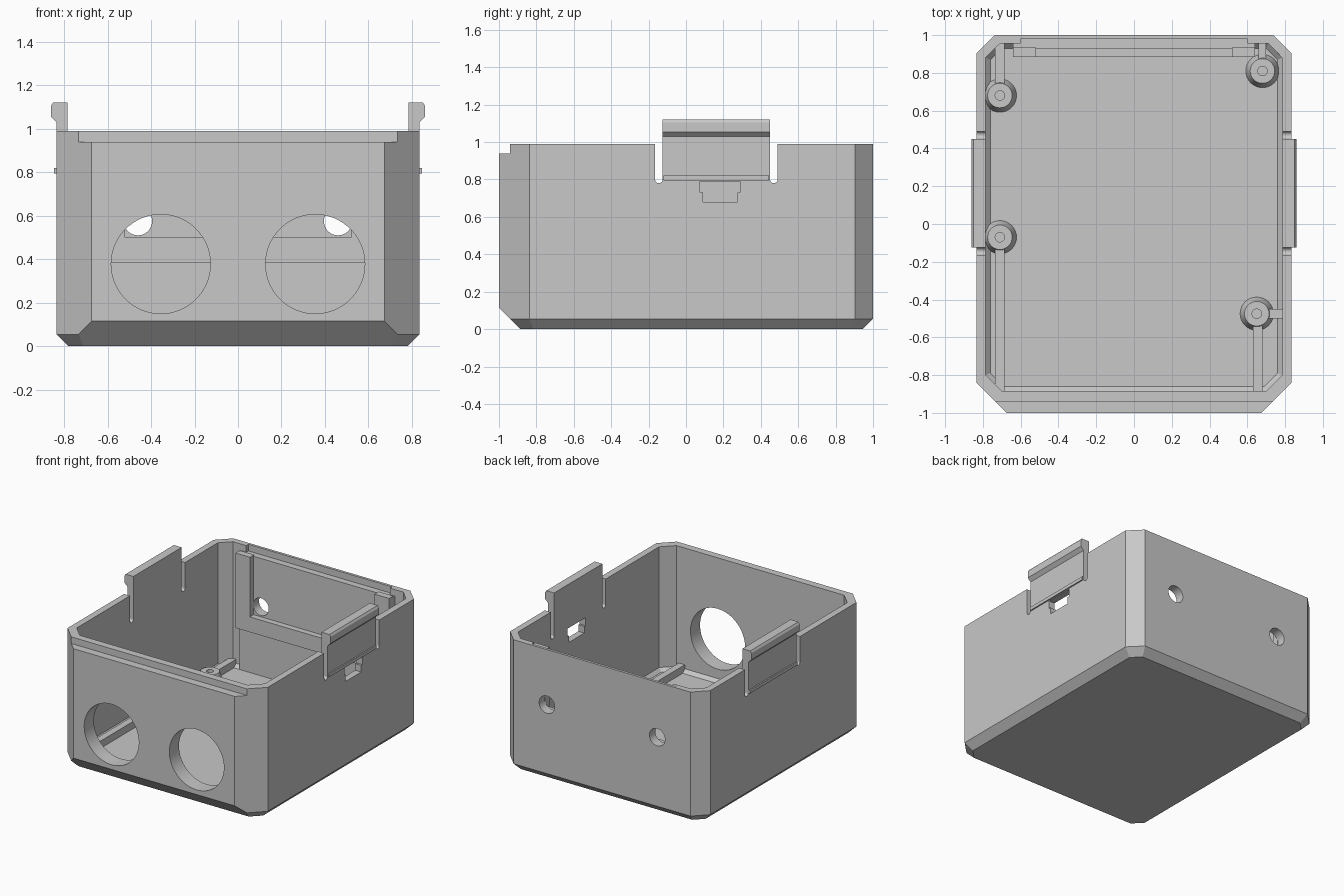
import bpy, bmesh, math
from mathutils import Vector, Matrix

cube = bpy.data.objects.get("Cube")
if cube:
    bpy.data.objects.remove(cube, do_unlink=True)

grey = bpy.data.materials.new("light_grey_plastic")
grey.use_nodes = True
COLOUR = (0.58, 0.58, 0.58, 1)
grey.diffuse_color = COLOUR
next(n for n in grey.node_tree.nodes if n.type == 'BSDF_PRINCIPLED').inputs["Base Color"].default_value = COLOUR
parts = []


def finish(bm, name, part=True):
    bmesh.ops.recalc_face_normals(bm, faces=bm.faces[:])
    mesh = bpy.data.meshes.new(name)
    bm.to_mesh(mesh)
    bm.free()
    ob = bpy.data.objects.new(name, mesh)
    bpy.context.collection.objects.link(ob)
    mesh.materials.append(grey)
    if part:
        parts.append(ob)
    else:
        ob.hide_render = True
    return ob


def box(name, x, y, z, part=True):
    bm = bmesh.new()
    bmesh.ops.create_cube(bm, size=1)
    for v in bm.verts:
        v.co = [lo + (c + 0.5) * (hi - lo) for c, (lo, hi) in zip(v.co, (x, y, z))]
    return finish(bm, name, part)


def cylinder(name, centre, radius, depth, axis):
    bm = bmesh.new()
    turn = Matrix.Rotation(math.pi / 2, 4, 'X' if axis == 'Y' else 'Y')
    bmesh.ops.create_cone(bm, cap_ends=True, segments=64, radius1=radius, radius2=radius,
                          depth=depth, matrix=Matrix.Translation(centre) @ turn)
    return finish(bm, name, False)


def chamfered_block(name, hw, y0, y1, z0, z1, front, back, low_front, low, part=True):
    """Box with chamfered upright corners and bottom edges."""
    bm = bmesh.new()
    bmesh.ops.create_cube(bm, size=1)
    for v in bm.verts:
        v.co = ((v.co.x * 2) * hw, y0 if v.co.y < 0 else y1, z0 if v.co.z < 0 else z1)
    planes = [((0, y0 + low_front, z0), (0, -1, -1)), ((0, y1 - low, z0), (0, 1, -1))]
    for s in (-1, 1):
        planes += [((s * hw, y0 + front, 0), (s, -1, 0)),
                   ((s * hw, y1 - back, 0), (s, 1, 0)),
                   ((s * (hw - low), 0, z0), (s, 0, -1)),
                   ((s * hw, y0 + front, z0 + low), (s, -1, -math.sqrt(2))),
                   ((s * hw, y1 - back, z0 + low), (s, 1, -math.sqrt(2)))]
    for point, normal in planes:
        cut_geom = bmesh.ops.bisect_plane(bm, geom=bm.verts[:] + bm.edges[:] + bm.faces[:], dist=1e-5,
                                          plane_co=point, plane_no=Vector(normal).normalized(),
                                          clear_outer=True)["geom_cut"]
        edges = [e for e in cut_geom if isinstance(e, bmesh.types.BMEdge) and e.is_boundary]
        if edges:
            bmesh.ops.holes_fill(bm, edges=edges, sides=0)
    return finish(bm, name, part)


def cut(target, cutter, keep=False):
    mod = target.modifiers.new("cut", 'BOOLEAN')
    mod.operation, mod.solver, mod.object = 'DIFFERENCE', 'EXACT', cutter
    bpy.context.view_layer.objects.active = target
    bpy.ops.object.modifier_apply(modifier=mod.name)
    if not keep:
        bpy.data.objects.remove(cutter, do_unlink=True)


# Hollow case
case = chamfered_block("case", 0.835, -1, 1, 0, 0.99, 0.162, 0.097, 0.115, 0.055)
cut(case, chamfered_block("cavity", 0.785, -0.885, 0.955, 0.055, 1.2, 0.085, 0.075, 0.025, 0.025, False))

# Lid seats: front ledge and rear groove
cut(case, box("front_ledge", (-0.735, 0.735), (-1.1, -0.94), (0.94, 1.1), False))
cut(case, box("rear_groove", (-0.6, 0.6), (0.9, 0.98), (0.94, 1.1), False))

# Rear panel
panel = box("rear_panel", (-0.64, 0.64), (0.93, 0.965), (0.04, 0.94))

# Round openings
for s in (-1, 1):
    cut(case, cylinder("front_opening", (s * 0.355, -0.95, 0.378), 0.228, 0.4, 'Y'))
    hole = cylinder("rear_hole", (s * 0.46, 0.96, 0.575), 0.065, 0.3, 'Y')
    cut(panel, hole, keep=True)
    cut(case, hole)

# Slots beside the clip arms
for y in (-0.145, 0.47):
    cut(case, box("slot", (-1, 1), (y - 0.02, y + 0.02), (0.8, 1.2), False))
    cut(case, cylinder("slot_end", (0, y, 0.8), 0.02, 2, 'X'))

# Stepped window under one clip
cut(case, box("window_upper", (0.7, 1), (0.075, 0.29), (0.73, 0.79), False))
cut(case, box("window_lower", (0.7, 1), (0.09, 0.275), (0.68, 0.74), False))

# Clip hooks and their hinge ridges
HOOK = [(0.785, 0.99), (0.835, 0.99), (0.835, 1.03), (0.86, 1.055),
        (0.86, 1.105), (0.85, 1.12), (0.785, 1.12)]
for s, side in ((1, "left"), (-1, "right")):
    bm = bmesh.new()
    face = bm.faces.new([bm.verts.new((s * x, -0.125, z)) for x, z in HOOK])
    new = bmesh.ops.extrude_face_region(bm, geom=[face])["geom"]
    bmesh.ops.translate(bm, vec=(0, 0.575, 0), verts=[v for v in new if isinstance(v, bmesh.types.BMVert)])
    finish(bm, side + "_clip_hook")
    box(side + "_clip_ridge", sorted((s * 0.82, s * 0.845)), (-0.12, 0.445), (0.795, 0.82))

# Board frame on the rear wall
for s, side in ((1, "left"), (-1, "right")):
    box(side + "_rear_post", sorted((s * 0.52, s * 0.64)), (0.885, 0.935), (0.385, 0.95))
box("rear_crossbar", (-0.52, 0.52), (0.885, 0.935), (0.385, 0.5))

# Screw bosses on the floor
BOSS = [(0.09, 0.05), (0.065, 0.12), (0.025, 0.12), (0.025, 0.07), (0, 0.07)]
for x, y in ((-0.71, 0.68), (-0.71, -0.07), (0.68, 0.81), (0.65, -0.475)):
    bm = bmesh.new()
    verts = [bm.verts.new((x + r, y, z)) for r, z in BOSS]
    edges = [bm.edges.new(pair) for pair in zip(verts, verts[1:])]
    bmesh.ops.spin(bm, geom=verts + edges, cent=(x, y, 0), axis=(0, 0, 1), angle=math.tau, steps=32)
    bmesh.ops.remove_doubles(bm, verts=bm.verts[:], dist=1e-4)
    finish(bm, "screw_boss")

# Ribs tying the bosses to the walls
for x, y in (((-0.735, -0.685), (-0.9, -0.13)), ((0.63, 0.68), (-0.9, -0.53)),
             ((-0.735, -0.685), (0.74, 0.96)), ((0.66, 0.7), (0.87, 0.96)),
             ((0.71, 0.79), (-0.5, -0.45))):
    box("floor_rib", x, y, (0.05, 0.11))

# Smooth round surfaces, keep edges sharp
bpy.ops.object.select_all(action='DESELECT')
for ob in parts:
    ob.select_set(True)
bpy.context.view_layer.objects.active = case
bpy.ops.object.shade_smooth_by_angle(angle=math.radians(30))
